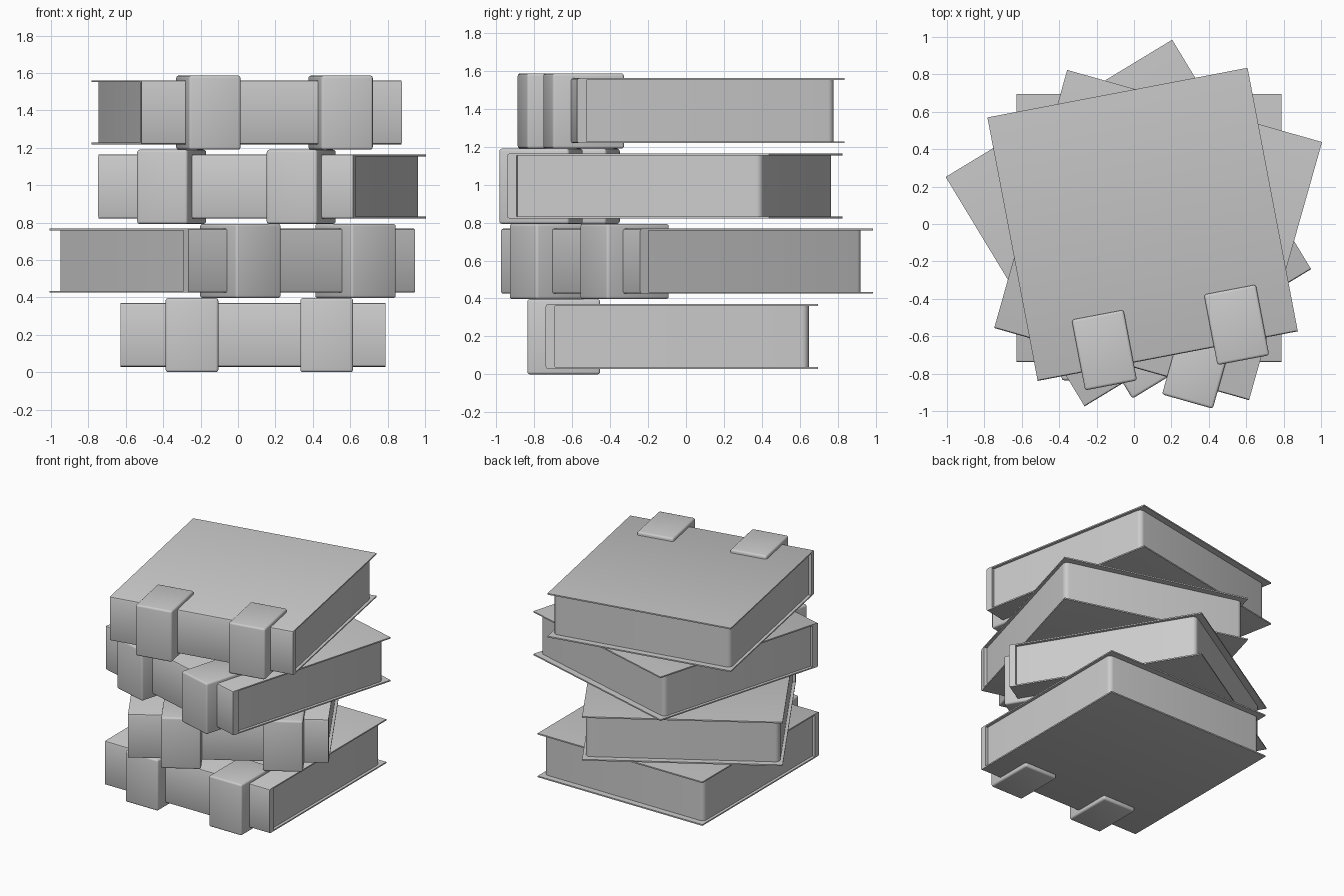
import bpy, bmesh
from math import radians
from mathutils import Matrix

if "Cube" in bpy.data.objects:
    bpy.data.objects.remove(bpy.data.objects["Cube"])

W, D = 1.416, 1.434        # cover width and depth
LEVEL = 0.3965             # height of one book with its bands
Z0, Z1 = 0.029, 0.371      # cover bottom and top within a level
T, SPINE = 0.010, 0.05     # board and spine thickness


def finish(name, bm, matrix):
    bmesh.ops.recalc_face_normals(bm, faces=bm.faces[:])
    mesh = bpy.data.meshes.new(name)
    bm.to_mesh(mesh)
    bm.free()
    ob = bpy.data.objects.new(name, mesh)
    bpy.context.collection.objects.link(ob)
    ob.matrix_world = matrix
    bpy.ops.object.select_all(action='DESELECT')
    ob.select_set(True)
    bpy.context.view_layer.objects.active = ob
    bpy.ops.object.shade_smooth_by_angle(angle=radians(40))
    return ob


def box(x0, x1, y0, y1, z0, z1):
    bm = bmesh.new()
    bmesh.ops.create_cube(bm, size=1)
    for v in bm.verts:
        v.co = (x0 + (v.co.x + .5) * (x1 - x0),
                y0 + (v.co.y + .5) * (y1 - y0),
                z0 + (v.co.z + .5) * (z1 - z0))
    return bm


def bevel(bm, edges, r, seg):
    bmesh.ops.bevel(bm, geom=edges, offset=r, segments=seg,
                    profile=0.5, affect='EDGES')


def cover(name, m):
    # C-shaped profile: bottom board, spine, top board, swept along x
    y0, y1 = -D / 2, D / 2
    yi, c = y0 + SPINE, 0.012
    prof = [(y1, Z0), (y1, Z0 + T), (yi, Z0 + T), (yi, Z1 - T), (y1, Z1 - T), (y1, Z1),
            (y0 + c, Z1), (y0 + c * .3, Z1 - c * .3), (y0, Z1 - c),
            (y0, Z0 + c), (y0 + c * .3, Z0 + c * .3), (y0 + c, Z0)]
    bm = bmesh.new()
    face = bm.faces.new([bm.verts.new((-W / 2, y, z)) for y, z in prof])
    ext = bmesh.ops.extrude_face_region(bm, geom=[face])
    bmesh.ops.translate(bm, vec=(W, 0, 0),
                        verts=[g for g in ext['geom'] if isinstance(g, bmesh.types.BMVert)])
    finish(name, bm, m)


def pages(name, m):
    # Page block with rounded upright corners
    bm = box(-W / 2 + .022, W / 2 - .022, -D / 2 + SPINE, D / 2 - .048, Z0 + T, Z1 - T)
    up = [e for e in bm.edges
          if abs(e.verts[0].co.z - e.verts[1].co.z) > .1 and e.verts[0].co.y > 0]
    bevel(bm, up, .035, 5)
    finish(name, bm, m)


def band(name, x, m):
    # Raised band wrapped around the spine
    bm = box(x - .141, x + .141, -.814, -.430, 0, LEVEL)
    bevel(bm, bm.edges[:], .014, 3)
    finish(name, bm, m)


# Stack: centre x, centre y, turn in degrees
STACK = [(.081, -.022, 0), (-.030, .005, 31.2), (.129, -.059, -15.8), (.046, -.002, 10.8)]
for i, (x, y, a) in enumerate(STACK):
    m = Matrix.Translation((x, y, i * LEVEL)) @ Matrix.Rotation(radians(a), 4, 'Z')
    n = f"book_{i + 1}"
    cover(n + "_cover", m)
    pages(n + "_pages", m)
    band(n + "_left_band", -.327, m)
    band(n + "_right_band", .393, m)
